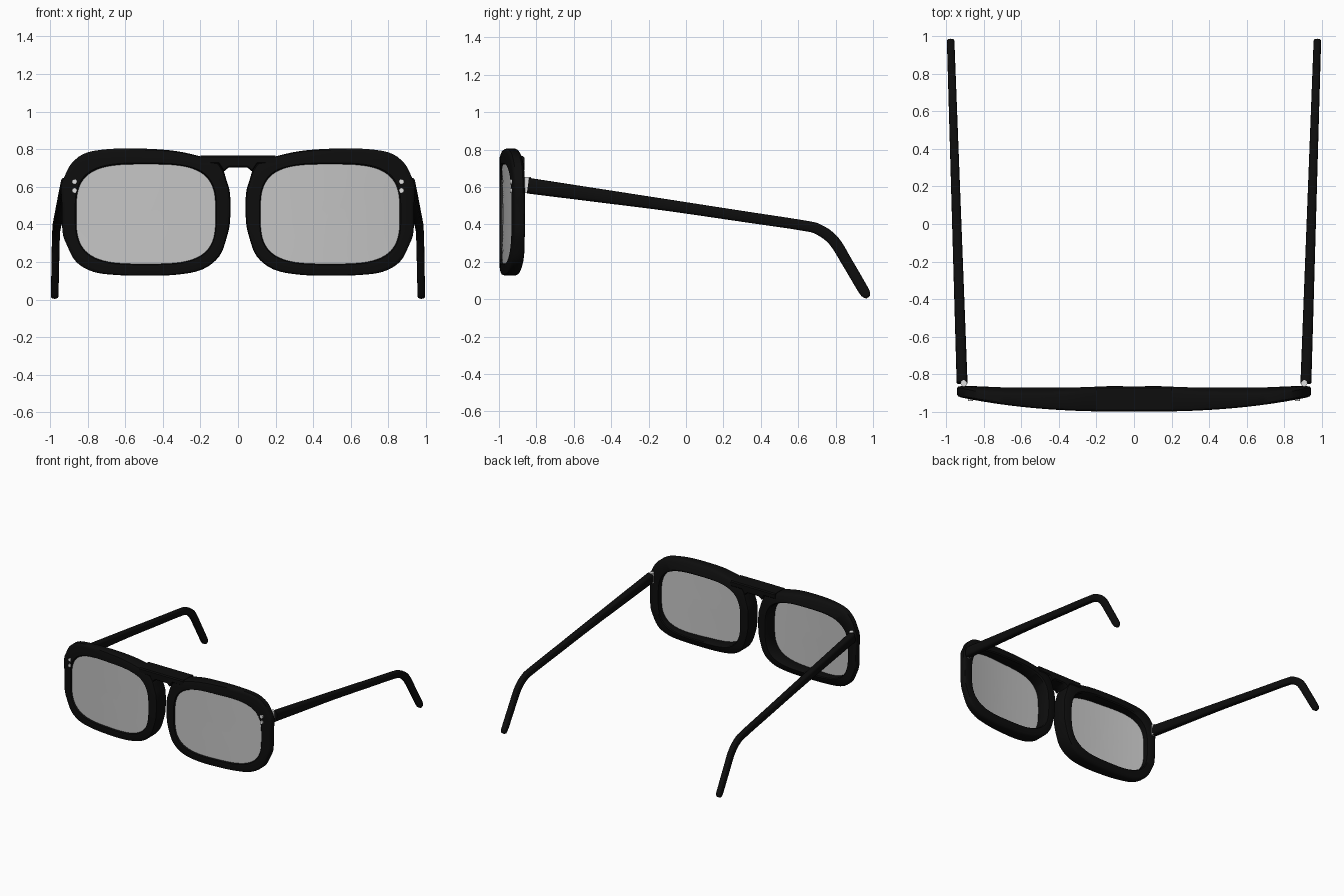
import bpy, bmesh, math
from mathutils import Vector

cube = bpy.data.objects.get("Cube")
if cube:
    bpy.data.objects.remove(cube, do_unlink=True)


def material(name, rgb, rough):
    m = bpy.data.materials.new(name)
    m.use_nodes = True
    m.diffuse_color = (*rgb, 1)
    bsdf = m.node_tree.nodes["Principled BSDF"]
    bsdf.inputs["Base Color"].default_value = (*rgb, 1)
    bsdf.inputs["Roughness"].default_value = rough
    return m


BLACK = material("black plastic", (0.004, 0.004, 0.004), 0.5)
GREY = material("grey lens", (0.56, 0.56, 0.56), 0.4)
METAL = material("pale metal", (0.75, 0.75, 0.75), 0.4)


def front_y(x):
    return -0.998 + 0.08 * abs(x / 0.94) ** 2.5


def back_y(z):
    return -0.862 - 0.035 * abs((z - 0.465) / 0.335) ** 6


def loft(name, rings, mat, closed=False, angle=40):
    """Skin a list of equal rings of points; cap the ends unless closed."""
    bm = bmesh.new()
    loops = [[bm.verts.new(p) for p in ring] for ring in rings]
    n = len(loops[0])
    pairs = list(zip(loops, loops[1:]))
    if closed:
        pairs.append((loops[-1], loops[0]))
    else:
        bm.faces.new(loops[0])
        bm.faces.new(loops[-1])
    for a, b in pairs:
        for i in range(n):
            j = (i + 1) % n
            bm.faces.new((a[i], a[j], b[j], b[i]))
    bmesh.ops.recalc_face_normals(bm, faces=bm.faces)
    me = bpy.data.meshes.new(name)
    bm.to_mesh(me)
    bm.free()
    me.materials.append(mat)
    ob = bpy.data.objects.new(name, me)
    bpy.context.collection.objects.link(ob)
    bpy.ops.object.select_all(action="DESELECT")
    ob.select_set(True)
    bpy.context.view_layer.objects.active = ob
    bpy.ops.object.shade_smooth_by_angle(angle=math.radians(angle))
    return ob


def smooth_path(points, steps, cyclic):
    """Catmull-Rom curve through the points."""
    n = len(points)
    pts = [Vector(p) for p in points]
    get = (lambda i: pts[i % n]) if cyclic else (lambda i: pts[max(0, min(n - 1, i))])
    out = []
    for i in range(n if cyclic else n - 1):
        a, b, c, d = (get(i + k) for k in (-1, 0, 1, 2))
        for s in range(steps):
            t = s / steps
            out.append(0.5 * (2 * b + (c - a) * t + (2 * a - 5 * b + 4 * c - d) * t * t
                              + (3 * b - a - 3 * c + d) * t ** 3))
    if not cyclic:
        out.append(pts[-1])
    return out


CENTRE = Vector((0.49, 0.455))
# Outer edge of one rim, running round from the outer side over the top
OUTLINE = [(0.935, 0.48), (0.94, 0.6), (0.92, 0.66), (0.88, 0.73), (0.8, 0.783), (0.65, 0.803),
           (0.48, 0.802), (0.33, 0.79), (0.2, 0.762), (0.12, 0.74), (0.08, 0.69),
           (0.06, 0.63), (0.042, 0.56), (0.042, 0.42), (0.06, 0.33), (0.1, 0.23), (0.19, 0.16),
           (0.33, 0.132), (0.5, 0.127), (0.65, 0.131), (0.77, 0.148), (0.86, 0.2),
           (0.91, 0.29), (0.933, 0.36)]
OUTER = smooth_path(OUTLINE, 4, True)


def opening(p):
    """Point of the rounded lens opening in the direction of an outline point."""
    d = p - CENTRE
    e = 3.3
    r = (abs(d.x / 0.37) ** e + abs(d.y / 0.265) ** e) ** (-1 / e)
    return CENTRE + d * r


INNER = [opening(p) for p in OUTER]
# Rim cross-section: (inner to outer, front to back)
SECTION = [(0, 0.1), (0.08, 0), (0.75, 0), (0.93, 0.05), (1, 0.17),
           (1, 0.83), (0.93, 0.95), (0.75, 1), (0.1, 1), (0, 0.92)]


def rim(name, side):
    rings = []
    for t, s in SECTION:
        ring = []
        for a, b in zip(INNER, OUTER):
            p = a.lerp(b, t)
            y = front_y(p.x) * (1 - s) + back_y(p.y) * s
            ring.append((side * p.x, y, p.y))
        rings.append(ring)
    loft(name, rings, BLACK, closed=True)


def lens(name, side):
    rings = []
    for offset, scales in ((0.012, (0.05, 0.3, 0.55, 0.8, 1.01)),
                           (0.022, (1.01, 0.8, 0.55, 0.3, 0.05))):
        for k in scales:
            pts = [CENTRE + (p - CENTRE) * k for p in INNER]
            rings.append([(side * p.x, front_y(p.x) + offset, p.y) for p in pts])
    loft(name, rings, GREY)


# Temple arm stations: (y, z, half height)
ARM = [(-0.845, 0.607, 0.042), (-0.45, 0.552, 0.036), (-0.1, 0.503, 0.031), (0.3, 0.443, 0.029),
       (0.62, 0.395, 0.028), (0.71, 0.372, 0.029), (0.79, 0.312, 0.03),
       (0.86, 0.2, 0.029), (0.945, 0.055, 0.028), (0.966, 0.022, 0.022), (0.974, 0.01, 0.01)]


def temple(name, side):
    path = smooth_path(ARM, 4, False)
    rings = []
    for i, p in enumerate(path):
        tangent = path[min(i + 1, len(path) - 1)] - path[max(i - 1, 0)]
        up = Vector((-tangent.y, tangent.x)).normalized()
        f = (p.x + 0.845) / 1.82
        cx = 0.914 + 0.061 * f
        hw = min(0.029 - 0.009 * f, p.z)
        ring = []
        for k in range(16):
            a = math.tau * k / 16
            c, s = (math.copysign(abs(v) ** 0.6, v) for v in (math.cos(a), math.sin(a)))
            q = Vector((p.x, p.y)) + up * (s * p.z)
            ring.append((side * (cx + hw * c), q.x, q.y))
        rings.append(ring)
    loft(name, rings, BLACK)


def stud(name, centre, radius, depth, axis):
    """Short metal pin along y or z."""
    rings = []
    for end in (-0.5, 0.5):
        ring = []
        for k in range(16):
            a = math.tau * k / 16
            u, v, w = radius * math.cos(a), radius * math.sin(a), depth * end
            ring.append(Vector(centre) + Vector((u, w, v) if axis == "y" else (u, v, w)))
        rings.append(ring)
    loft(name, rings, METAL)


for label, side in (("left", 1), ("right", -1)):
    rim(label + "_rim", side)
    lens(label + "_lens", side)
    temple(label + "_temple", side)
    stud(label + "_hinge", (side * 0.905, -0.847, 0.61), 0.017, 0.085, "z")
    for n, z in (("upper", 0.627), ("lower", 0.58)):
        stud(f"{label}_{n}_rivet", (side * 0.87, front_y(0.87), z), 0.013, 0.016, "y")

# Bridge bar between the rims, with a flared underside
rings = []
for i in range(17):
    x = -0.2 + 0.4 * i / 16
    low = 0.702 - 0.03 * max(0, (abs(x) - 0.05) / 0.03) ** 2 if abs(x) < 0.085 else 0.72
    top, f, b = 0.765, front_y(x), -0.864
    c = 0.008
    rings.append([(x, f, low + c), (x, f, top - c), (x, f + c, top), (x, b - c, top),
                  (x, b, top - c), (x, b, low + c), (x, b - c, low), (x, f + c, low)])
loft("bridge", rings, BLACK)
